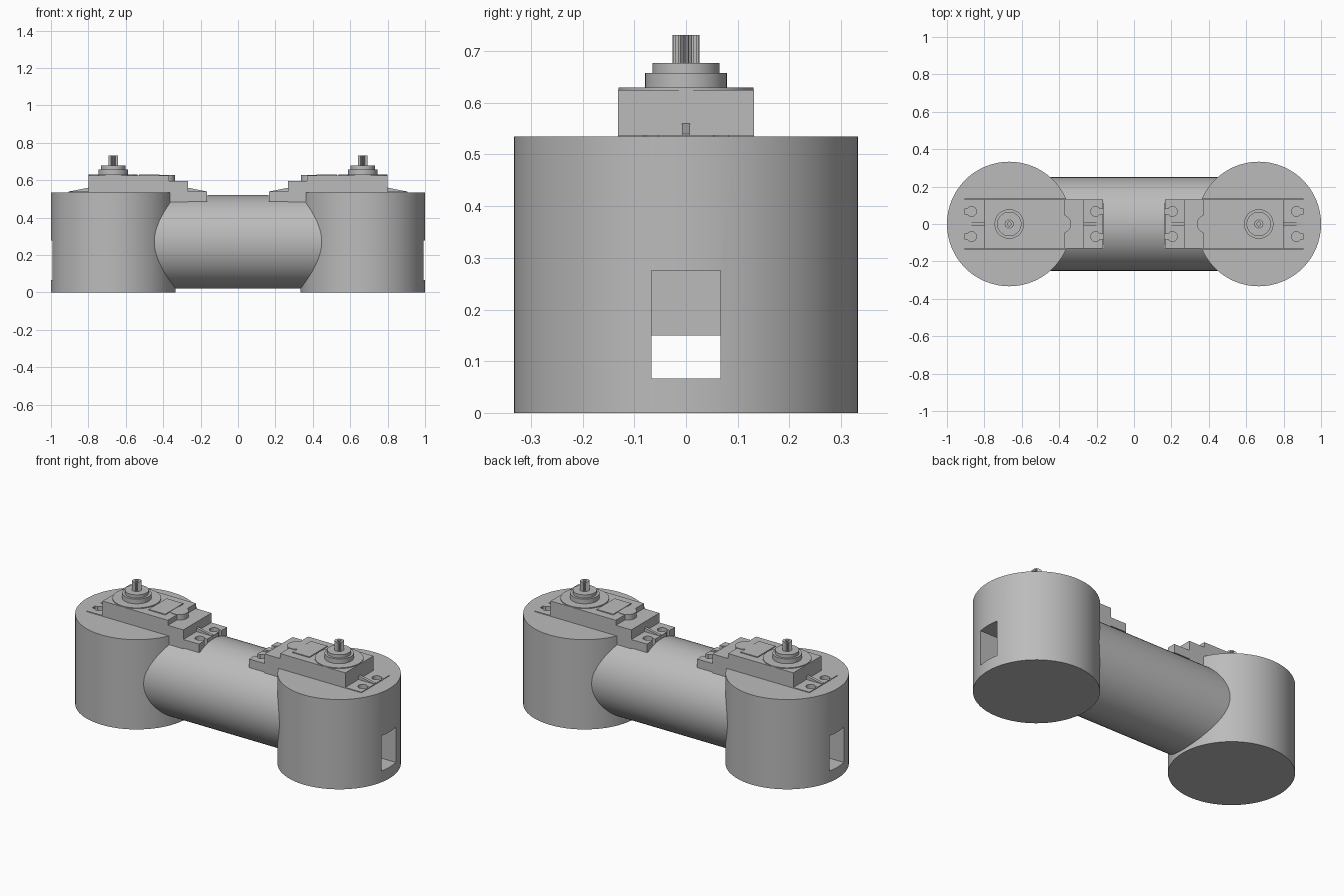
import bpy, bmesh, math
from mathutils import Matrix, Vector

cube = bpy.data.objects.get("Cube")
if cube:
    bpy.data.objects.remove(cube, do_unlink=True)

grey = bpy.data.materials.new("light_grey")
grey.use_nodes = True
COLOUR = (0.5, 0.5, 0.5, 1)
grey.diffuse_color = COLOUR
grey.node_tree.nodes["Principled BSDF"].inputs["Base Color"].default_value = COLOUR


def finish(name, bm):
    bmesh.ops.recalc_face_normals(bm, faces=bm.faces)
    mesh = bpy.data.meshes.new(name)
    bm.to_mesh(mesh)
    bm.free()
    mesh.materials.append(grey)
    ob = bpy.data.objects.new(name, mesh)
    bpy.context.collection.objects.link(ob)
    return ob


def box(name, x0, x1, half_y, z0, z1, y=0):
    bm = bmesh.new()
    bmesh.ops.create_cube(bm, size=1)
    bmesh.ops.scale(bm, vec=(x1 - x0, half_y * 2, z1 - z0), verts=bm.verts)
    bmesh.ops.translate(bm, vec=((x0 + x1) / 2, y, (z0 + z1) / 2), verts=bm.verts)
    return finish(name, bm)


def cylinder(name, r, x, z0, z1, y=0, sides=32):
    bm = bmesh.new()
    bmesh.ops.create_cone(bm, cap_ends=True, segments=sides, radius1=r, radius2=r,
                          depth=z1 - z0, matrix=Matrix.Translation((x, y, (z0 + z1) / 2)))
    return finish(name, bm)


def prism(name, outline, offset, depth):
    """Extrude a closed outline of 3D points by a vector."""
    bm = bmesh.new()
    face = bm.faces.new([bm.verts.new(p) for p in outline])
    out = bmesh.ops.extrude_face_region(bm, geom=[face])
    moved = [v for v in out["geom"] if isinstance(v, bmesh.types.BMVert)]
    bmesh.ops.translate(bm, vec=Vector(offset) * depth, verts=moved)
    return finish(name, bm)


def active(ob):
    bpy.ops.object.select_all(action="DESELECT")
    ob.select_set(True)
    bpy.context.view_layer.objects.active = ob


def cut(ob, cutters):
    active(ob)
    for c in cutters:
        mod = ob.modifiers.new("cut", "BOOLEAN")
        mod.object = c
        mod.solver = "EXACT"
        bpy.ops.object.modifier_apply(modifier=mod.name)


def smooth(ob):
    active(ob)
    bpy.ops.object.shade_smooth_by_angle(angle=math.radians(30))


def mirror(ob):
    mod = ob.modifiers.new("mirror", "MIRROR")
    mod.use_mirror_merge = False


SHAFT_X = 0.667

# Cutters: wire channel, and the seat the motor flange drops into
channel = box("channel_cutter", -1.2, 1.2, 0.067, 0.067, 0.276)
seat = box("seat_cutter", 0.163, 0.907, 0.134, 0.485, 0.7)
mirror(seat)

# Housings and connecting tube
housing = cylinder("end_housing", 0.333, SHAFT_X, 0, 0.535, sides=64)
tube = cylinder("connecting_tube", 0.25, 0, -0.5, 0.5, sides=64)
tube.data.transform(Matrix.Translation((0, 0, 0.27)) @ Matrix.Rotation(math.pi / 2, 4, "Y"))
for ob in (housing, tube):
    cut(ob, [channel, seat])
    smooth(ob)

# Motor case
parts = [housing]
parts.append(box("motor_body", 0.268, 0.8, 0.132, 0.15, 0.595))
parts.append(box("motor_lid", 0.37, 0.8, 0.132, 0.595, 0.625))
parts.append(box("label_plate", 0.42, 0.53, 0.085, 0.62, 0.63))
parts.append(cylinder("lid_boss", 0.05, 0.386, 0.595, 0.628))
parts.append(cylinder("shaft_base", 0.131, SHAFT_X, 0.6, 0.63, sides=48))

# Mounting flange with keyhole slots
flange = box("mounting_flange", 0.165, 0.905, 0.132, 0.487, 0.538)
slots = []
for side in (-1, 1):
    y = side * 0.067
    for hole_x, x0, x1 in ((0.205, 0.1, 0.205), (0.868, 0.868, 1)):
        slots.append(cylinder("hole_cutter", 0.026, hole_x, 0.4, 0.6, y, 24))
        slots.append(box("slot_cutter", x0, x1, 0.014, 0.4, 0.6, y))
cut(flange, slots)
parts.append(flange)

# Sloped ribs bracing the flange
for tip, root in ((0.17, 0.27), (0.9, 0.798)):
    outline = [(tip, -0.008, 0.53), (root, -0.008, 0.53),
               (root, -0.008, 0.56), (tip, -0.008, 0.54)]
    parts.append(prism("flange_rib", outline, (0, 1, 0), 0.016))

# Stepped collar and splined output shaft
parts.append(cylinder("lower_collar", 0.079, SHAFT_X, 0.62, 0.658, sides=48))
parts.append(cylinder("upper_collar", 0.065, SHAFT_X, 0.65, 0.677, sides=48))
TEETH = 24
spline = []
for i in range(TEETH * 2):
    r = 0.026 if i % 2 else 0.022
    a = math.pi * i / TEETH
    spline.append((SHAFT_X + r * math.cos(a), r * math.sin(a), 0.67))
shaft = prism("output_shaft", spline, (0, 0, 1), 0.061)
bore = cylinder("bore_cutter", 0.01, SHAFT_X, 0.69, 0.8, sides=16)
cut(shaft, [bore])
parts.append(shaft)

# Same motor and housing on the other end
for ob in parts:
    if ob not in (housing, shaft):
        smooth(ob)
    mirror(ob)

for c in [channel, seat, bore] + slots:
    bpy.data.objects.remove(c, do_unlink=True)
